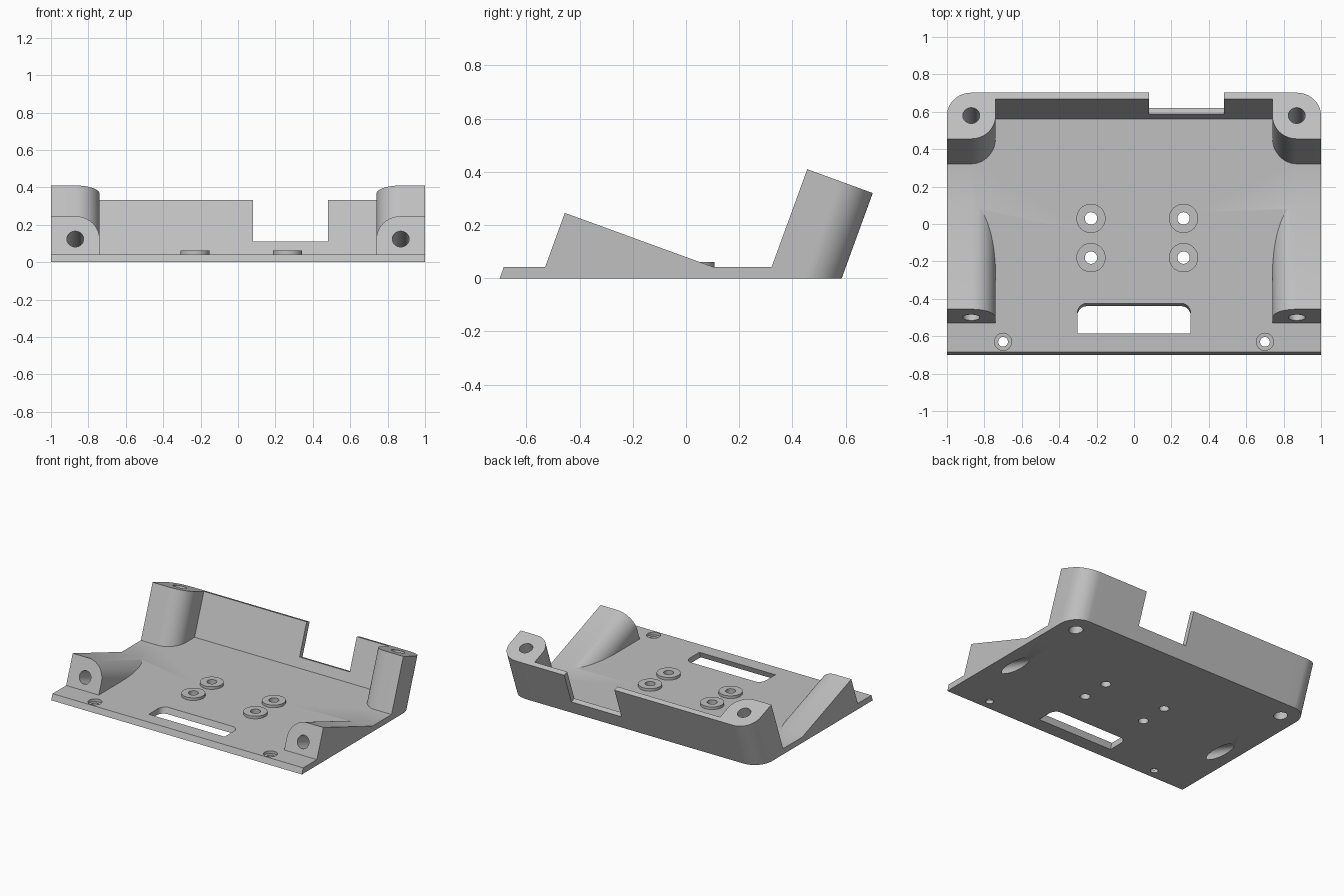
import bpy, bmesh
from math import radians, sin, cos, pi
from mathutils import Matrix

if "Cube" in bpy.data.objects:
    bpy.data.objects.remove(bpy.data.objects["Cube"])

FLAT = Matrix.Identity(4)
TILT = Matrix.Rotation(radians(-20), 4, 'X')            # extrudes along the leaning axis
ALONG = TILT @ Matrix.Rotation(radians(90), 4, 'X')     # extrudes toward the tilted front

grey = bpy.data.materials.new("plain_grey")
grey.use_nodes = True
grey.diffuse_color = (0.53, 0.53, 0.53, 1)
grey.node_tree.nodes["Principled BSDF"].inputs["Base Color"].default_value = grey.diffuse_color


def rounded(x0, x1, y0, y1, radii=(0, 0, 0, 0), steps=16):
    """Rectangle outline, one radius per corner, counter-clockwise from x0, y0."""
    points = []
    corners = ((x0, y0, 1, 1), (x1, y0, -1, 1), (x1, y1, -1, -1), (x0, y1, 1, -1))
    for i, ((x, y, sx, sy), r) in enumerate(zip(corners, radii)):
        if r == 0:
            points.append((x, y))
            continue
        for k in range(steps + 1):
            a = pi + (i + k / steps) * pi / 2
            points.append((x + sx * r + r * cos(a), y + sy * r + r * sin(a)))
    return points


def circle(x, y, r, steps=40):
    return [(x + r * cos(2 * pi * k / steps), y + r * sin(2 * pi * k / steps)) for k in range(steps)]


def mirrored(outline, side):
    return [(side * x, y) for x, y in outline]


def prism(name, outline, low, high, frame=FLAT):
    bm = bmesh.new()
    rings = [[bm.verts.new((x, y, z)) for x, y in outline] for z in (low, high)]
    bm.faces.new(rings[0])
    bm.faces.new(rings[1])
    n = len(outline)
    for i in range(n):
        j = (i + 1) % n
        bm.faces.new((rings[0][i], rings[0][j], rings[1][j], rings[1][i]))
    bm.transform(frame)
    bmesh.ops.recalc_face_normals(bm, faces=bm.faces)
    mesh = bpy.data.meshes.new(name)
    bm.to_mesh(mesh)
    bm.free()
    mesh.materials.append(grey)
    ob = bpy.data.objects.new(name, mesh)
    bpy.context.collection.objects.link(ob)
    return ob


def combine(target, other, operation):
    mod = target.modifiers.new(operation.lower(), 'BOOLEAN')
    mod.operation = operation
    mod.solver = 'EXACT'
    mod.object = other
    bpy.context.view_layer.objects.active = target
    bpy.ops.object.modifier_apply(modifier=mod.name)
    bpy.data.objects.remove(other)


# Base plate with leaning edges and rounded back corners
tray = prism("mounting_tray", rounded(-1, 1, -0.658, 0.55, (0, 0, 0.13, 0.13)), -0.6, 0.6, TILT)
combine(tray, prism("slab", rounded(-2, 2, -2, 2), 0, 0.042), 'INTERSECT')

# Back wall with connector notch
wall = prism("back_wall", rounded(-0.8, 0.8, 0.514, 0.55), 0, 0.541, TILT)
combine(wall, prism("notch", rounded(0.08, 0.48, 0.4, 0.7), 0.3035, 0.8, TILT), 'DIFFERENCE')
combine(tray, wall, 'UNION')

# Tall back posts and low front bosses
post_shape = rounded(0.74, 1, 0.288, 0.55, (0.13, 0, 0.13, 0))
boss_shape = rounded(0.74, 1, -0.25, 0.075, (0, 0, 0, 0.13))
for side in (-1, 1):
    combine(tray, prism("back_post", mirrored(post_shape, side), 0, 0.541, TILT), 'UNION')
    combine(tray, prism("front_boss", mirrored(boss_shape, side), -0.3, 0.512, ALONG), 'UNION')

# Trim everything level with the ground
combine(tray, prism("ground_trim", rounded(-2, 2, -2, 2), -2, 0), 'DIFFERENCE')

# Standoffs with through holes
for x in (-0.23, 0.265):
    for y in (-0.18, 0.03):
        combine(tray, prism("standoff", circle(x, y, 0.078), 0.02, 0.061), 'UNION')
        combine(tray, prism("standoff_hole", circle(x, y, 0.033), -0.1, 0.2), 'DIFFERENCE')

# Screw holes in posts, bosses and front lip
for side in (-1, 1):
    x = side * 0.87
    combine(tray, prism("post_hole", circle(x, 0.42, 0.045), -0.3, 0.8, TILT), 'DIFFERENCE')
    combine(tray, prism("boss_hole", circle(x, -0.055, 0.045), -0.2, 0.8, ALONG), 'DIFFERENCE')
    x = side * 0.7
    combine(tray, prism("lip_hole", circle(x, -0.63, 0.026), -0.1, 0.2), 'DIFFERENCE')
    combine(tray, prism("lip_counterbore", circle(x, -0.63, 0.046), 0.022, 0.2), 'DIFFERENCE')

# Cable slot with rounded back corners
slot = rounded(-0.303, 0.303, -0.564, -0.413, (0, 0, 0.05, 0.05))
combine(tray, prism("slot", slot, -0.6, 0.2, TILT), 'DIFFERENCE')

# Smooth the curved walls, keep edges crisp
bpy.ops.object.select_all(action='DESELECT')
tray.select_set(True)
bpy.context.view_layer.objects.active = tray
bpy.ops.object.shade_smooth_by_angle(angle=radians(25))
